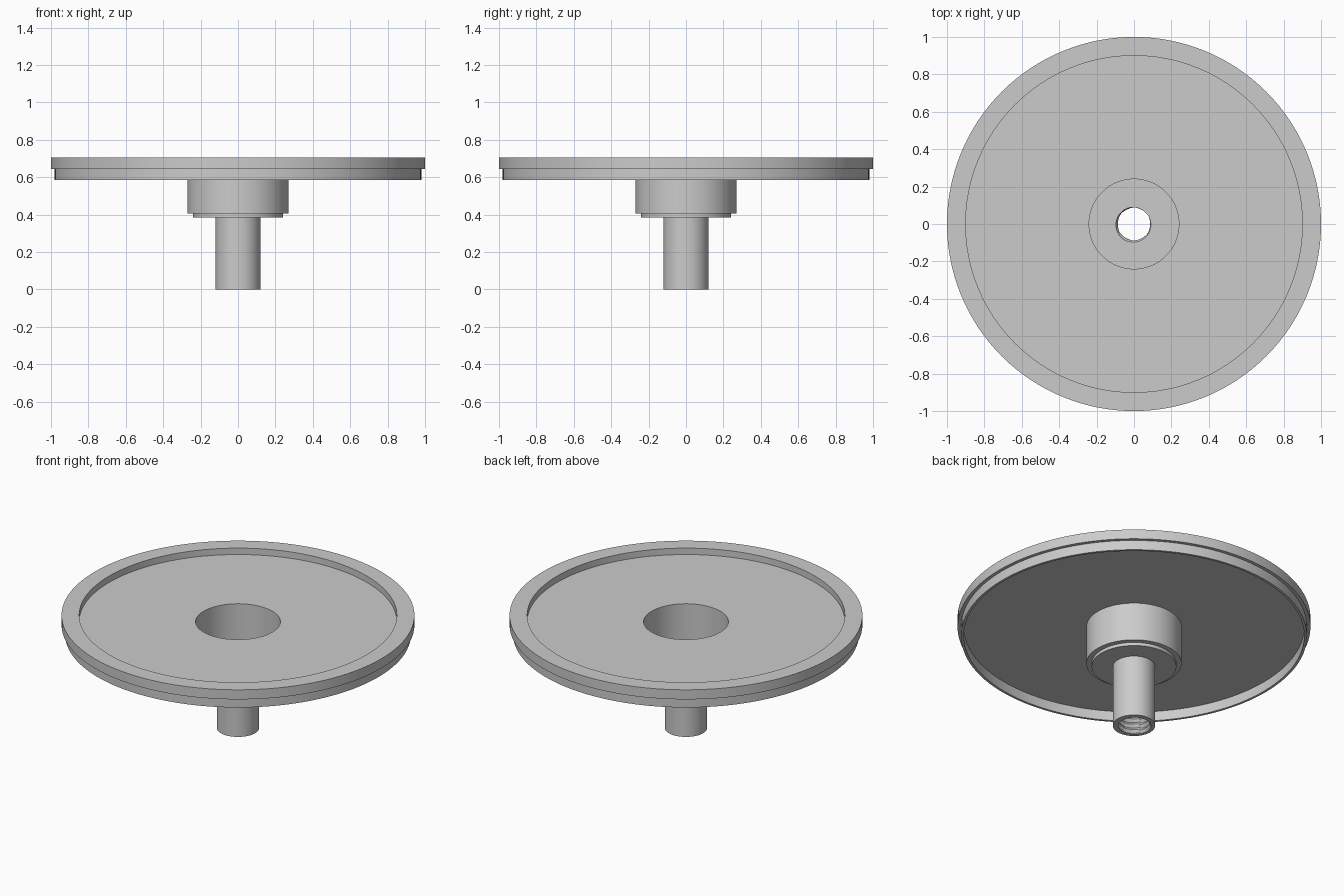
import bpy
import bmesh
import math

SEGMENTS = 128
PITCH = 0.035
BORE_CREST, BORE_ROOT = 0.086, 0.1
FLANGE_TOP = 0.425

cube = bpy.data.objects.get("Cube")
if cube:
    bpy.data.objects.remove(cube, do_unlink=True)

grey = bpy.data.materials.new("light_grey")
grey.use_nodes = True
grey.diffuse_color = (0.6, 0.6, 0.6, 1)
grey.node_tree.nodes["Principled BSDF"].inputs["Base Color"].default_value = (0.6, 0.6, 0.6, 1)


def thread_radius(angle, z):
    """Triangular thread that climbs one pitch per turn."""
    phase = (z / PITCH - angle / math.tau) % 1
    return BORE_CREST + (BORE_ROOT - BORE_CREST) * (1 - abs(2 * phase - 1))


def revolve(name, profile):
    """Turn a closed profile around z; a radius of None follows the thread."""
    bm = bmesh.new()
    rings = []
    for radius, z in profile:
        ring = []
        for i in range(SEGMENTS):
            a = math.tau * i / SEGMENTS
            r = thread_radius(a, z) if radius is None else radius
            ring.append(bm.verts.new((r * math.cos(a), r * math.sin(a), z)))
        rings.append(ring)
    for k, low in enumerate(rings):
        high = rings[(k + 1) % len(rings)]
        for i in range(SEGMENTS):
            j = (i + 1) % SEGMENTS
            bm.faces.new((low[i], low[j], high[j], high[i]))
    bmesh.ops.recalc_face_normals(bm, faces=bm.faces)
    mesh = bpy.data.meshes.new(name)
    bm.to_mesh(mesh)
    bm.free()
    mesh.materials.append(grey)
    obj = bpy.data.objects.new(name, mesh)
    bpy.context.collection.objects.link(obj)
    bpy.ops.object.select_all(action='DESELECT')
    obj.select_set(True)
    bpy.context.view_layer.objects.active = obj
    bpy.ops.object.shade_smooth_by_angle(angle=math.radians(25))
    return obj


# Round tray with raised rim, lower lip and hollow hub
revolve("tray_and_hub", [
    (0.24, 0.665), (0.9, 0.665), (0.9, 0.705), (1.0, 0.705),
    (1.0, 0.645), (0.98, 0.645), (0.98, 0.585), (0.965, 0.585),
    (0.965, 0.645), (0.27, 0.645), (0.27, 0.405), (0.24, 0.405),
])

# Flange closing the hub, with a stem and a threaded bore through both
rows = math.ceil(FLANGE_TOP / (PITCH / 6))
bore = [(None, FLANGE_TOP * k / rows) for k in range(rows + 1)]
revolve("flanged_stem", bore + [
    (0.24, FLANGE_TOP), (0.24, 0.385), (0.12, 0.385), (0.12, 0.0),
])
